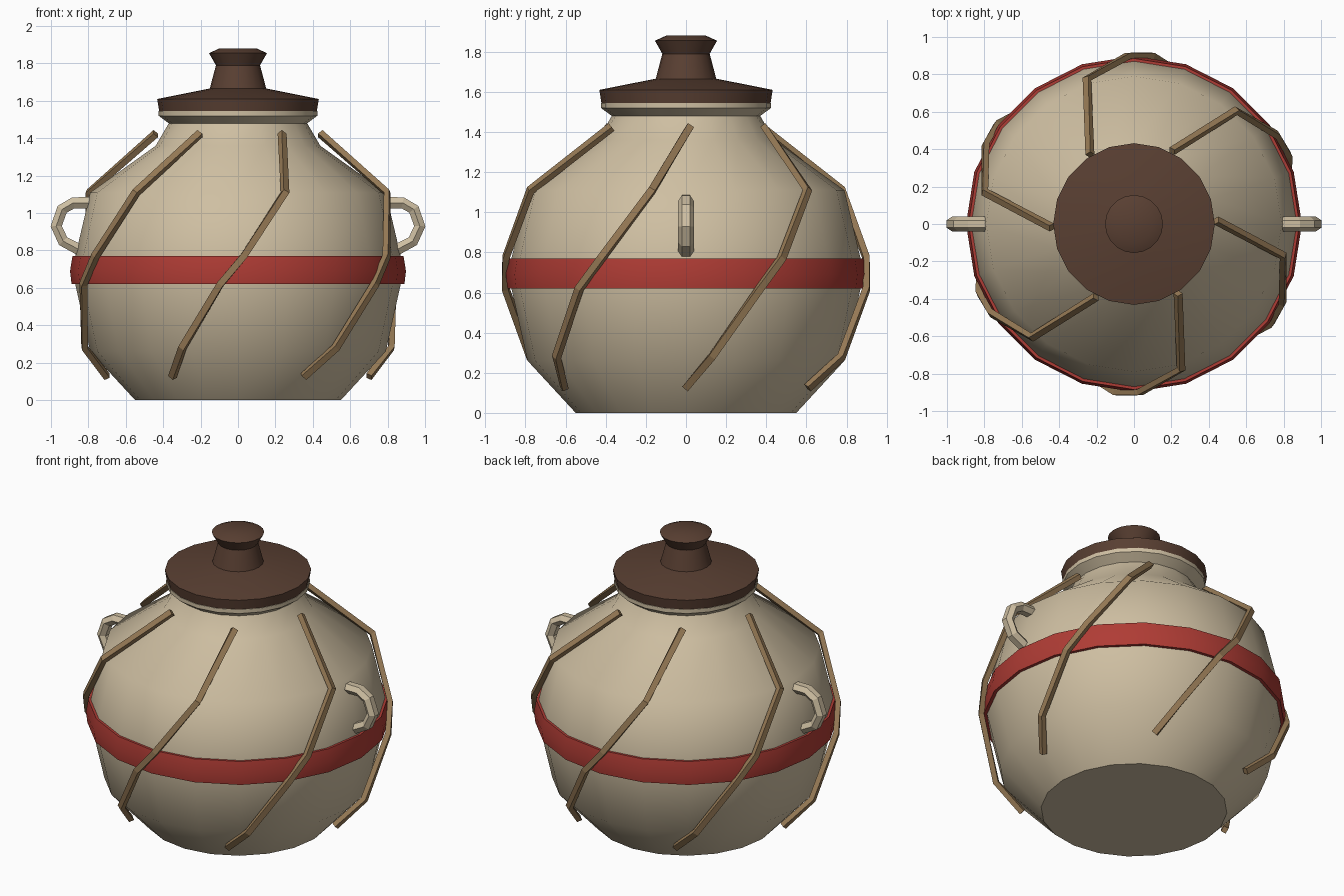
import bpy, bmesh
from math import sin, cos, pi, radians
from mathutils import Vector

if "Cube" in bpy.data.objects:
    bpy.data.objects.remove(bpy.data.objects["Cube"])


def material(name, rgb):
    m = bpy.data.materials.new(name)
    m.diffuse_color = (*rgb, 1)
    m.use_nodes = True
    m.node_tree.nodes["Principled BSDF"].inputs["Base Color"].default_value = m.diffuse_color
    return m


CLAY = material("clay", (0.62, 0.52, 0.36))
RED = material("red_paint", (0.43, 0.045, 0.035))
WOOD = material("dark_wood", (0.10, 0.05, 0.032))
ROPE = material("rope", (0.30, 0.19, 0.09))


def finish(name, bm, mat, angle=None):
    bmesh.ops.recalc_face_normals(bm, faces=bm.faces)
    me = bpy.data.meshes.new(name)
    bm.to_mesh(me)
    bm.free()
    me.materials.append(mat)
    ob = bpy.data.objects.new(name, me)
    bpy.context.collection.objects.link(ob)
    if angle:
        bpy.ops.object.select_all(action='DESELECT')
        ob.select_set(True)
        bpy.context.view_layer.objects.active = ob
        bpy.ops.object.shade_smooth_by_angle(angle=radians(angle))
    return ob


def lathe(name, profile, mat, sides=20, angle=45, loop=False):
    bm = bmesh.new()
    rings = [[bm.verts.new((r * cos(2 * pi * i / sides), r * sin(2 * pi * i / sides), z))
              for i in range(sides)] for r, z in profile]
    pairs = list(zip(rings, rings[1:])) + ([(rings[-1], rings[0])] if loop else [])
    for a, b in pairs:
        for i in range(sides):
            j = (i + 1) % sides
            bm.faces.new((a[i], a[j], b[j], b[i]))
    if not loop:
        bm.faces.new(rings[0])
        bm.faces.new(rings[-1])
    return finish(name, bm, mat, angle)


def sweep(name, points, section, side_dir, mat):
    # section offsets: (along side direction, along outward direction)
    pts = [Vector(p) for p in points]
    bm = bmesh.new()
    rings = []
    for i, p in enumerate(pts):
        t = (pts[min(i + 1, len(pts) - 1)] - pts[max(i - 1, 0)]).normalized()
        s = side_dir(p, t).normalized()
        n = s.cross(t).normalized()
        rings.append([bm.verts.new(p + s * a + n * b) for a, b in section])
    k = len(section)
    for a, b in zip(rings, rings[1:]):
        for i in range(k):
            j = (i + 1) % k
            bm.faces.new((a[i], a[j], b[j], b[i]))
    bm.faces.new(rings[0])
    bm.faces.new(rings[-1])
    return finish(name, bm, mat)


# Pot body with flared rim
lathe("pot_body", [(0.55, 0), (0.79, 0.26), (0.87, 0.62), (0.87, 0.77), (0.79, 1.11),
                   (0.44, 1.36), (0.37, 1.48), (0.424, 1.52), (0.424, 1.545), (0.38, 1.555)], CLAY)

# Painted band around the belly
lathe("red_band", [(0.85, 0.62), (0.89, 0.62), (0.898, 0.69), (0.885, 0.77), (0.85, 0.77)],
      RED, loop=True)

# Lid with knob
lathe("lid", [(0.40, 1.515), (0.42, 1.535), (0.432, 1.61), (0.155, 1.665)], WOOD, angle=30)
lathe("lid_knob", [(0.155, 1.65), (0.118, 1.79), (0.155, 1.855), (0.10, 1.88)], WOOD, angle=30)

# Side handles
HEX = [(0.04, 0), (0.02, 0.03), (-0.02, 0.03), (-0.04, 0), (-0.02, -0.03), (0.02, -0.03)]
ARC = [(0.78, 1.055), (0.88, 1.055), (0.94, 1.02), (0.972, 0.93), (0.935, 0.85), (0.85, 0.805)]
for name, sx in (("left_handle", -1), ("right_handle", 1)):
    sweep(name, [(sx * x, 0, z) for x, z in ARC], HEX, lambda p, t: Vector((0, 1, 0)), CLAY)

# Six slanting rope strands: (angle, radius, height)
STRAND = [(-57.6, 0.44, 1.425), (-72, 0.815, 1.11), (-88, 0.90, 0.77),
          (-96, 0.905, 0.62), (-111, 0.83, 0.28), (-120, 0.70, 0.125)]
SQUARE = [(0.018, 0.016), (-0.018, 0.016), (-0.018, -0.016), (0.018, -0.016)]
for k in range(6):
    pts = [(r * cos(radians(a + 60 * k)), r * sin(radians(a + 60 * k)), z) for a, r, z in STRAND]
    sweep(f"rope_strand_{k + 1}", pts, SQUARE,
          lambda p, t: Vector((p.x, p.y, 0)).cross(t), ROPE)
